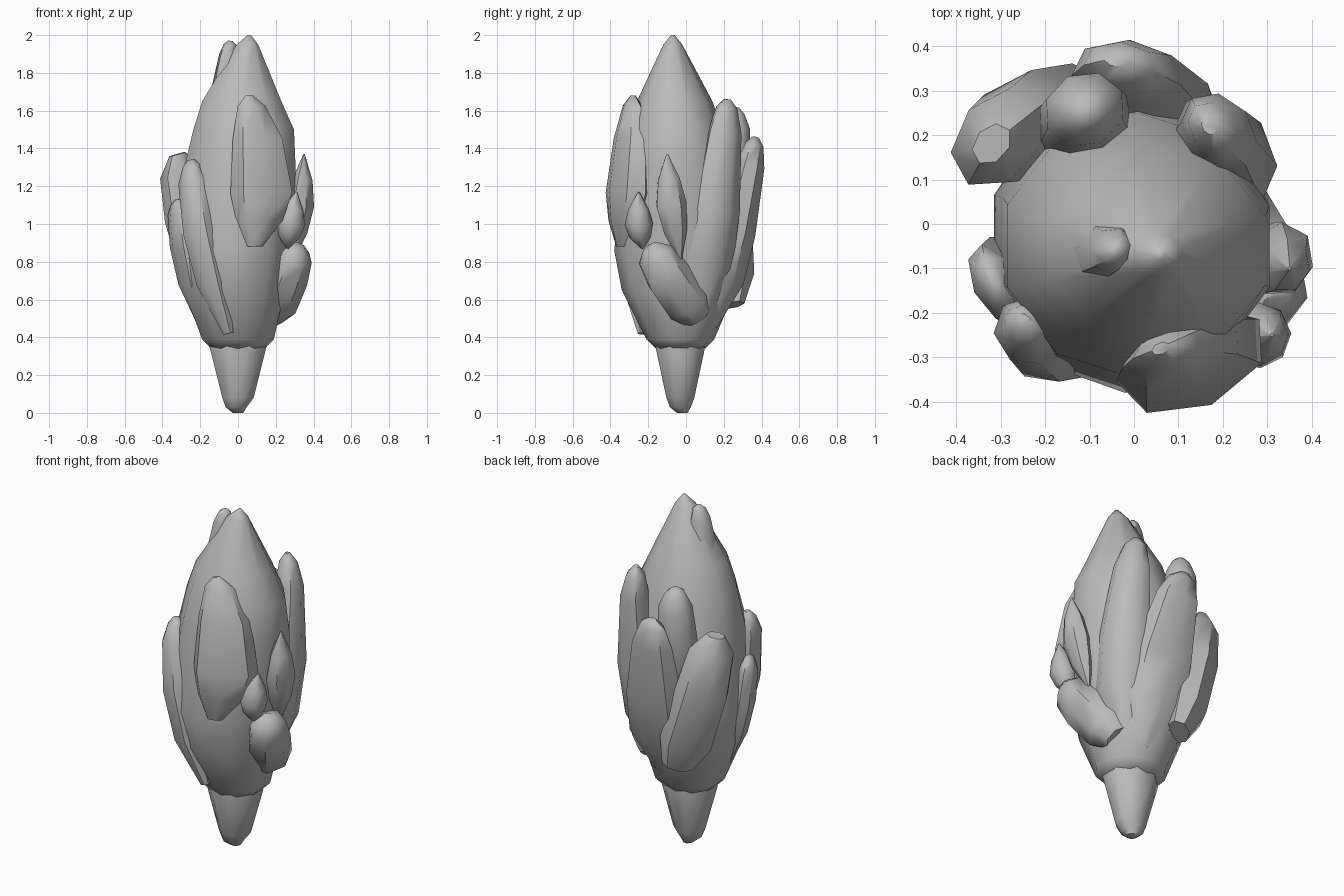
import bpy
import bmesh
from math import cos, sin, tau, radians
from mathutils import Vector

cube = bpy.data.objects.get("Cube")
if cube:
    bpy.data.objects.remove(cube, do_unlink=True)

# One matte grey for the whole bud
grey = bpy.data.materials.new("stone_grey")
grey.use_nodes = True
grey.diffuse_color = (0.5, 0.5, 0.5, 1)
shader = next(n for n in grey.node_tree.nodes if n.type == "BSDF_PRINCIPLED")
shader.inputs["Base Color"].default_value = grey.diffuse_color

# Distance along a scale, and its relative girth there
POINTED = [(0, 0.1), (0.25, 0.75), (0.5, 1), (0.75, 0.72), (1, 0.05)]
BLUNT = [(0, 0.3), (0.3, 0.9), (0.6, 1), (0.88, 0.85), (0.97, 0.5), (1, 0.2)]
LEAFY = [(0, 0.25), (0.2, 0.75), (0.4, 1), (0.75, 0.8), (0.94, 0.45), (1, 0.12)]
FLARED = [(0, 0.4), (0.25, 1.05), (0.5, 1), (0.85, 0.7), (0.96, 0.45), (1, 0.15)]
STUBBY = [(0, 0.6), (0.2, 1), (0.6, 1), (0.88, 0.85), (1, 0.35)]


def skin(name, rings, angle):
    """Bridge equal rings of points into one closed, softly shaded part."""
    bm = bmesh.new()
    loops = [[bm.verts.new(p) for p in ring] for ring in rings]
    count = len(loops[0])
    for low, high in zip(loops, loops[1:]):
        for i in range(count):
            j = (i + 1) % count
            bm.faces.new((low[i], low[j], high[j], high[i]))
    bm.faces.new(loops[0][::-1])
    bm.faces.new(loops[-1])
    bmesh.ops.recalc_face_normals(bm, faces=bm.faces)
    mesh = bpy.data.meshes.new(name)
    bm.to_mesh(mesh)
    bm.free()
    mesh.materials.append(grey)
    part = bpy.data.objects.new(name, mesh)
    bpy.context.collection.objects.link(part)
    bpy.ops.object.select_all(action="DESELECT")
    part.select_set(True)
    bpy.context.view_layer.objects.active = part
    bpy.ops.object.shade_smooth_by_angle(angle=radians(angle))


def lathe(name, sections, sides, angle=50):
    """Stack of ellipses, each given as height, centre and half sizes."""
    rings = []
    for z, x, y, rx, ry in sections:
        turns = [tau * (i + 0.5) / sides for i in range(sides)]
        rings.append([(x + rx * cos(a), y + ry * sin(a), z) for a in turns])
    skin(name, rings, angle)


def scale(name, bottom, middle, top, width, depth, shape, sides=7):
    """Bud scale swept along a bent path, its flat side facing the stem."""
    a, b, c = Vector(bottom), Vector(middle), Vector(top)
    outward = Vector((b.x, b.y, 0)).normalized()
    along = (c - a).normalized()
    across = along.cross(outward).normalized()
    outward = across.cross(along)
    rings = []
    for t, girth in shape:
        spot = a * (1 - t) * (1 - 2 * t) + b * 4 * t * (1 - t) + c * t * (2 * t - 1)
        ring = []
        for i in range(sides):
            turn = tau * i / sides
            ring.append(spot + across * (sin(turn) * width * girth)
                        + outward * (cos(turn) * depth * girth))
        rings.append(ring)
    skin(name, rings, angle=50)


# Stem stub
lathe("stem", [
    (0, 0, -0.02, 0.03, 0.03),
    (0.03, -0.01, -0.03, 0.06, 0.06),
    (0.08, 0, -0.03, 0.09, 0.08),
    (0.34, 0, -0.03, 0.16, 0.14),
    (0.42, 0, -0.03, 0.15, 0.13),
], sides=8)

# Closed heart of the bud
lathe("bud_core", [
    (0.34, 0, -0.03, 0.15, 0.13),
    (0.39, 0, -0.03, 0.2, 0.18),
    (0.65, -0.02, -0.04, 0.28, 0.3),
    (0.86, -0.02, -0.04, 0.31, 0.34),
    (1.05, 0, -0.04, 0.31, 0.32),
    (1.3, 0.01, -0.05, 0.31, 0.3),
    (1.5, 0.03, -0.06, 0.28, 0.25),
    (1.65, 0.02, -0.06, 0.22, 0.2),
    (1.95, 0.05, -0.07, 0.06, 0.05),
    (2, 0.06, -0.07, 0.01, 0.01),
], sides=10, angle=60)

# Overlapping second tip beside the point
scale("tip_scale", (-0.1, -0.06, 1.4), (-0.07, -0.06, 1.7), (-0.04, -0.06, 1.97),
      width=0.07, depth=0.08, shape=FLARED)

# Front scales
scale("front_scale", (0.09, -0.34, 0.88), (0.13, -0.3, 1.24), (0.06, -0.28, 1.68),
      width=0.18, depth=0.11, shape=LEAFY)
scale("front_long_scale", (-0.05, -0.23, 0.42), (-0.18, -0.27, 0.87), (-0.25, -0.22, 1.34),
      width=0.095, depth=0.09, shape=BLUNT)

# Small buds and scales on the model's left
scale("small_bud", (0.26, -0.23, 0.87), (0.28, -0.25, 1), (0.31, -0.25, 1.17),
      width=0.075, depth=0.075, shape=POINTED, sides=8)
scale("left_bud", (0.29, -0.03, 0.81), (0.33, -0.08, 1.1), (0.35, -0.1, 1.37),
      width=0.085, depth=0.075, shape=POINTED)
scale("lower_left_scale", (0.17, 0.06, 0.5), (0.25, -0.07, 0.68), (0.32, -0.19, 0.88),
      width=0.125, depth=0.11, shape=STUBBY)

# Scales on the model's right
scale("right_scale", (-0.2, -0.1, 0.48), (-0.28, -0.13, 0.82), (-0.32, -0.13, 1.13),
      width=0.11, depth=0.06, shape=BLUNT)
scale("back_right_scale", (-0.11, 0.23, 0.57), (-0.24, 0.22, 0.96), (-0.32, 0.18, 1.37),
      width=0.15, depth=0.11, shape=STUBBY)

# Tall scales around the back
scale("back_scale", (0.04, 0.12, 0.46), (0.02, 0.26, 0.96), (-0.04, 0.37, 1.46),
      width=0.18, depth=0.11, shape=FLARED)
scale("back_right_pillar", (-0.1, 0.1, 0.8), (-0.11, 0.22, 1.2), (-0.11, 0.26, 1.62),
      width=0.11, depth=0.1, shape=BLUNT, sides=8)
scale("back_left_pillar", (0.12, 0.06, 0.46), (0.2, 0.16, 1.08), (0.17, 0.22, 1.66),
      width=0.14, depth=0.11, shape=FLARED, sides=8)
